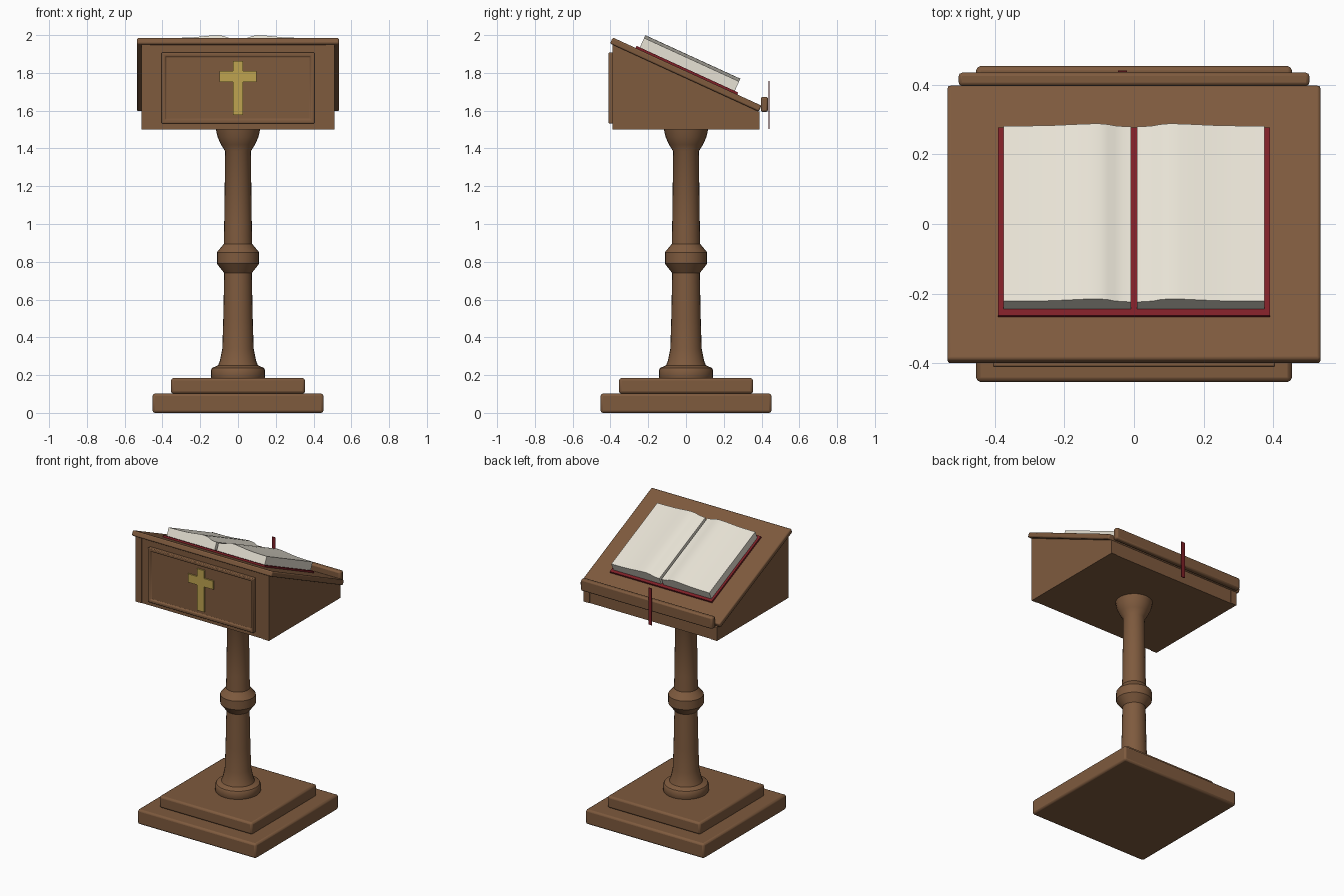
import bpy, bmesh, math
from mathutils import Matrix, Vector

cube = bpy.data.objects.get("Cube")
if cube:
    bpy.data.objects.remove(cube, do_unlink=True)


def material(name, r, g, b):
    m = bpy.data.materials.new(name)
    m.use_nodes = True
    m.diffuse_color = (r, g, b, 1)
    m.node_tree.nodes["Principled BSDF"].inputs["Base Color"].default_value = (r, g, b, 1)
    return m


WOOD = material("brown wood", 0.21, 0.103, 0.048)
PAPER = material("cream paper", 0.82, 0.78, 0.68)
RED = material("dark red", 0.21, 0.014, 0.02)
GOLD = material("gold", 0.52, 0.37, 0.08)

# Frame of the sloping reading surface
SLOPE = 0.458
TILT = Matrix.Translation((0, 0.006, 1.807)) @ Matrix.Rotation(-math.atan(SLOPE), 4, 'X')


def finish(name, bm, mat, bevel=0, matrix=None, smooth=True):
    bmesh.ops.recalc_face_normals(bm, faces=bm.faces)
    if matrix:
        bm.transform(matrix)
    mesh = bpy.data.meshes.new(name)
    bm.to_mesh(mesh)
    bm.free()
    mesh.materials.append(mat)
    ob = bpy.data.objects.new(name, mesh)
    bpy.context.collection.objects.link(ob)
    if bevel:
        mod = ob.modifiers.new("Bevel", 'BEVEL')
        mod.width, mod.segments = bevel, 2
    if smooth:
        bpy.ops.object.select_all(action='DESELECT')
        bpy.context.view_layer.objects.active = ob
        ob.select_set(True)
        bpy.ops.object.shade_smooth_by_angle(angle=math.radians(35))
    return ob


def box_mesh(lo, hi):
    bm = bmesh.new()
    lo, hi = Vector(lo), Vector(hi)
    size = Matrix.Diagonal(hi - lo).to_4x4()
    bmesh.ops.create_cube(bm, size=1, matrix=Matrix.Translation((lo + hi) / 2) @ size)
    return bm


def box(name, lo, hi, mat, bevel=0, matrix=None):
    return finish(name, box_mesh(lo, hi), mat, bevel, matrix, smooth=bevel > 0)


def prism(name, points, depth, mat, matrix=None):
    """Extrude a closed 3D outline along a vector."""
    bm = bmesh.new()
    face = bm.faces.new([bm.verts.new(p) for p in points])
    new = bmesh.ops.extrude_face_region(bm, geom=[face])["geom"]
    bmesh.ops.translate(bm, vec=depth, verts=[v for v in new if isinstance(v, bmesh.types.BMVert)])
    return finish(name, bm, mat, matrix=matrix)


# Stepped base
for name, h, z0, z1 in (("lower_base", 0.453, 0, 0.102), ("upper_base", 0.355, 0.102, 0.184)):
    box(name, (-h, -h, z0), (h, h, z1), WOOD, 0.013)

# Turned column
profile = [(0, 0.18), (0.14, 0.18), (0.144, 0.19), (0.144, 0.225), (0.137, 0.238),
           (0.105, 0.252), (0.095, 0.28), (0.083, 0.34), (0.078, 0.5), (0.073, 0.74),
           (0.112, 0.79), (0.112, 0.85), (0.075, 0.895), (0.073, 1.0), (0.068, 1.385),
           (0.09, 1.42), (0.108, 1.46), (0.118, 1.505), (0, 1.505)]
bm = bmesh.new()
verts = [bm.verts.new((r, 0, z)) for r, z in profile]
edges = [bm.edges.new(pair) for pair in zip(verts, verts[1:])]
bmesh.ops.spin(bm, geom=verts + edges, cent=(0, 0, 0), axis=(0, 0, 1), angle=math.tau, steps=24)
bmesh.ops.remove_doubles(bm, verts=bm.verts, dist=0.0001)
finish("column", bm, WOOD)


# Wedge-shaped desk: two side boards with a slightly recessed core
def wedge(name, x0, x1, y):
    top = [(x0, s * y, 1.772 - SLOPE * s * y) for s in (1, -1)]
    prism(name, [(x0, -y, 1.5), (x0, y, 1.5)] + top, (x1 - x0, 0, 0), WOOD)


wedge("left_side_board", 0.465, 0.51, 0.39)
wedge("right_side_board", -0.51, -0.465, 0.39)
wedge("desk_core", -0.465, 0.465, 0.386)

# Sloping top and book ledge
box("sloping_top", (-0.535, -0.433, -0.035), (0.535, 0.433, 0), WOOD, 0.008, TILT)
box("book_ledge", (-0.503, 0.396, 1.593), (0.503, 0.434, 1.673), WOOD, 0.01)

# Framed front panel with a recessed field
bm = box_mesh((-0.405, -0.41, 1.532), (0.405, -0.38, 1.908))
front = min(bm.faces, key=lambda f: f.calc_center_median().y)
bmesh.ops.inset_region(bm, faces=[front], thickness=0.03)
inner = bmesh.ops.extrude_discrete_faces(bm, faces=[front])["faces"][0]
bmesh.ops.translate(bm, vec=(0, 0.01, 0), verts=inner.verts)
finish("front_panel", bm, WOOD, bevel=0.006)

# Cross on the front panel
half = [(0.027, 1.577), (0.027, 1.752), (0.097, 1.752), (0.097, 1.81), (0.027, 1.81), (0.027, 1.864)]
outline = half + [(-x, z) for x, z in reversed(half)]
prism("cross", [(x, -0.41, z) for x, z in outline], (0, 0.012, 0), GOLD)

# Open book
box("book_cover", (-0.39, -0.3, 0), (0.39, 0.292, 0.012), RED, matrix=TILT)
page = [(0.008, 0.012), (0.008, 0.063), (0.03, 0.064), (0.055, 0.069), (0.075, 0.078),
        (0.1, 0.083), (0.135, 0.082), (0.18, 0.077), (0.235, 0.071), (0.3, 0.068),
        (0.375, 0.067), (0.375, 0.012)]
for name, side in (("left_pages", 1), ("right_pages", -1)):
    prism(name, [(side * x, -0.281, w) for x, w in page], (0, 0.553, 0), PAPER, TILT)

# Hanging bookmark ribbon
box("ribbon", (-0.046, 0.436, 1.503), (-0.02, 0.441, 1.757), RED)
